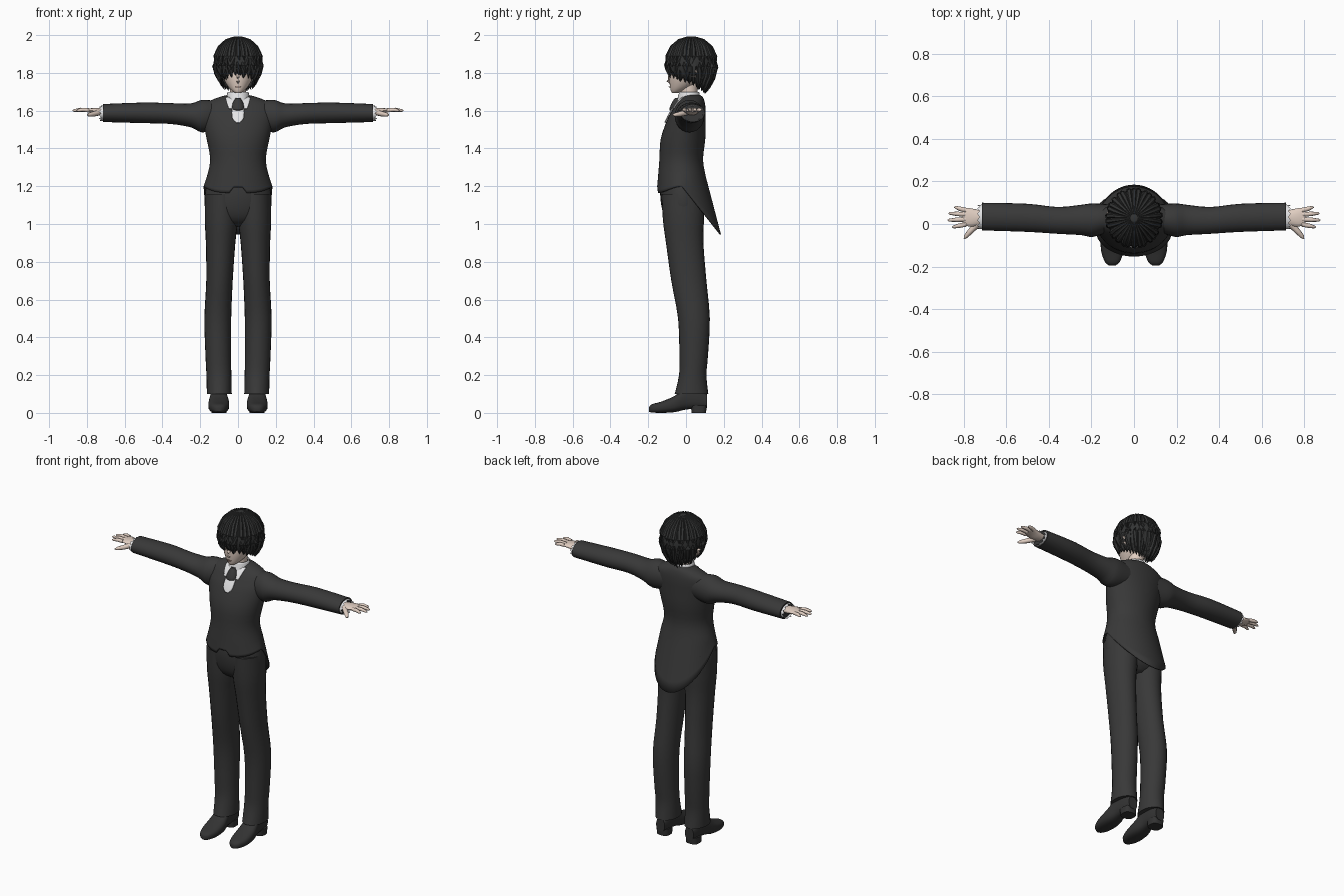
import bpy, bmesh, math
from mathutils import Vector
from mathutils.bvhtree import BVHTree

cube = bpy.data.objects.get("Cube")
if cube:
    bpy.data.objects.remove(cube)


def material(name, r, g, b):
    mat = bpy.data.materials.new(name)
    mat.use_nodes = True
    mat.diffuse_color = (r, g, b, 1)
    mat.node_tree.nodes["Principled BSDF"].inputs["Base Color"].default_value = (r, g, b, 1)
    return mat


suit = material("charcoal cloth", .04, .04, .04)
hair_black = material("black hair", .033, .034, .034)
leather = material("black leather", .033, .033, .033)
white = material("white shirt", .78, .78, .79)
skin = material("pale skin", .74, .61, .53)
lip = material("lip brown", .4, .24, .2)


def finish(name, bm, mat, mirror=False, thickness=0, angle=50):
    """Turn a bmesh into a smooth object with optional mirror and thickness."""
    bmesh.ops.recalc_face_normals(bm, faces=bm.faces)
    mesh = bpy.data.meshes.new(name)
    bm.to_mesh(mesh)
    bm.free()
    mesh.materials.append(mat)
    for poly in mesh.polygons:
        poly.use_smooth = True
    mesh.set_sharp_from_angle(angle=math.radians(angle))
    obj = bpy.data.objects.new(name, mesh)
    bpy.context.collection.objects.link(obj)
    if thickness:
        mod = obj.modifiers.new("thickness", "SOLIDIFY")
        mod.thickness = thickness
    if mirror:
        obj.modifiers.new("mirror", "MIRROR").use_clip = False
    return obj


def loft(name, rings, mat, caps=(True, True), **options):
    """Skin a list of point rings."""
    bm = bmesh.new()
    loops = [[bm.verts.new(p) for p in ring] for ring in rings]
    count = len(loops[0])
    for low, high in zip(loops, loops[1:]):
        for i in range(count):
            j = (i + 1) % count
            bm.faces.new((low[i], low[j], high[j], high[i]))
    for wanted, loop in zip(caps, (loops[0], loops[-1])):
        if wanted:
            bm.faces.new(loop)
    return finish(name, bm, mat, **options)


def blend(rows, steps):
    """Fill in smooth in-between rows."""
    result = []
    for k in range(len(rows) - 1):
        quad = (rows[max(k - 1, 0)], rows[k], rows[k + 1], rows[min(k + 2, len(rows) - 1)])
        for s in range(steps):
            t = s / steps
            result.append([b + .5 * t * (c - a + t * (2*a - 5*b + 4*c - d + t * (3*(b - c) + d - a)))
                           for a, b, c, d in zip(*quad)])
    return result + [rows[-1]]


def sections(axis, rows, count=24, power=1, steps=3):
    """Rows hold a position on the axis, then the extents on the other two axes."""
    rings = []
    for pos, a0, a1, b0, b1 in blend(rows, steps):
        ring = []
        for i in range(count):
            ang = 2 * math.pi * i / count
            c, s = math.cos(ang), math.sin(ang)
            a = (a0 + a1) / 2 + (a1 - a0) / 2 * math.copysign(abs(c) ** power, c)
            b = (b0 + b1) / 2 + (b1 - b0) / 2 * math.copysign(abs(s) ** power, s)
            ring.append({"x": (pos, a, b), "y": (a, pos, b), "z": (a, b, pos)}[axis])
        rings.append(ring)
    return rings


def tube(name, path, radii, mat, count=8, **options):
    """Tapered round tube along a path."""
    rings = []
    path = [Vector(p) for p in path]
    for k, p in enumerate(path):
        along = path[min(k + 1, len(path) - 1)] - path[max(k - 1, 0)]
        turn = along.to_track_quat("Z", "Y")
        rings.append([p + turn @ Vector((math.cos(a), math.sin(a), 0)) * radii[k]
                      for a in (2 * math.pi * i / count for i in range(count))])
    return loft(name, rings, mat, **options)


def plate(name, target, rows, mat, lift, **options):
    """Thin patch laid on the front of a part; rows hold height and x range."""
    tree = BVHTree.FromPolygons([v.co for v in target.data.vertices],
                                [p.vertices for p in target.data.polygons])
    bm = bmesh.new()
    grid = []
    for z, x0, x1 in blend(rows, 3):
        line = []
        for i in range(7):
            start = Vector((x0 + (x1 - x0) * i / 6, -1, z))
            hit = tree.ray_cast(start, Vector((0, 1, 0)))[0]
            line.append(bm.verts.new((start.x, (hit.y if hit else -.03) - lift, z)))
        grid.append(line)
    for low, high in zip(grid, grid[1:]):
        for i in range(6):
            bm.faces.new((low[i], low[i + 1], high[i + 1], high[i]))
    return finish(name, bm, mat, thickness=.006, **options)


# Jacket body, then a hem that drops into a tail at the back
body = sections("z", [
    (1.682, -.06, .06, -.01, .075), (1.67, -.105, .105, -.024, .09),
    (1.64, -.17, .17, -.048, .1), (1.6, -.188, .188, -.073, .104),
    (1.55, -.186, .186, -.1, .104), (1.45, -.166, .166, -.134, .102),
    (1.34, -.147, .147, -.141, .09), (1.25, -.165, .165, -.148, .105)], count=48)
for t in (.2, .4, .6, .8, 1):
    ring = []
    for i in range(48):
        c, b = math.cos(math.pi * i / 24), math.sin(math.pi * i / 24)
        bottom = 1.2 - .255 * b if b > 0 else 1.165 + .035 * c ** 4
        if b < -.97:
            bottom = 1.195
        flare = .08 * t if b > 0 else .005 * t
        ring.append((c * (.165 + .017 * t), -.0215 + b * (.1265 + flare), 1.25 + (bottom - 1.25) * t))
    body.append(ring)
jacket = loft("jacket", body, suit, caps=(True, False), thickness=.006)

# Sleeves
loft("sleeve", sections("x", [
    (.1, -.03, .09, 1.5, 1.65), (.19, -.06, .097, 1.485, 1.657),
    (.25, -.052, .09, 1.512, 1.638), (.36, -.046, .08, 1.53, 1.64),
    (.5, -.037, .095, 1.534, 1.643), (.715, -.03, .1, 1.54, 1.635)]), suit, mirror=True)
cuff = sections("x", [(.7, -.024, .092, 1.546, 1.628), (.725, -.024, .09, 1.546, 1.626)], steps=2)
cuff.append([(x + .012 * (i % 2), y, z) for i, (x, y, z) in enumerate(cuff[-1])])
loft("shirt_cuff", cuff, white, caps=(True, False), mirror=True)

# Hands
loft("palm", sections("x", [
    (.7, .005, .06, 1.575, 1.612), (.74, -.01, .068, 1.578, 1.614),
    (.775, -.012, .075, 1.588, 1.613), (.805, .0, .074, 1.594, 1.61)], count=16), skin, mirror=True)
fingers = [("index", -.002, -.014, .855), ("middle", .022, .018, .876),
           ("ring", .045, .05, .872), ("little", .065, .078, .845)]
for label, root, tip, reach in fingers:
    tube(label + "_finger", [(.79, root, 1.602), ((.79 + reach) / 2, (root + tip) / 2, 1.605),
                             (reach - .008, tip, 1.601), (reach, tip, 1.6)],
         (.011, .0105, .007, .002), skin, mirror=True)
tube("thumb", [(.73, .005, 1.592), (.765, -.03, 1.582), (.79, -.058, 1.578), (.798, -.07, 1.577)],
     (.016, .014, .01, .003), skin, mirror=True)

# Trousers
loft("trouser_seat", sections("z", [
    (1.26, -.15, .15, -.125, .085), (1.17, -.174, .174, -.137, .1),
    (1.08, -.174, .174, -.127, .1), (1.02, -.14, .14, -.1, .085),
    (.985, -.05, .05, -.05, .05)], count=32), suit)
loft("trouser_leg", sections("z", [
    (1.16, .0, .174, -.13, .098), (1.02, .001, .176, -.122, .095),
    (.9, .014, .17, -.106, .092), (.7, .028, .168, -.078, .108),
    (.5, .036, .178, -.042, .126), (.3, .037, .172, -.035, .116),
    (.2, .035, .167, -.037, .108), (.1, .033, .165, -.06, .118)]), suit, mirror=True)

# Shoes
loft("shoe", sections("y", [
    (-.196, .09, .115, .006, .03), (-.18, .068, .135, .002, .046),
    (-.13, .05, .154, .0, .06), (-.06, .047, .156, .004, .09),
    (.0, .058, .145, .018, .135), (.06, .06, .138, .022, .135),
    (.11, .07, .128, .026, .1)], power=.75), leather, mirror=True)
loft("shoe_heel", sections("z", [(.0, .06, .14, .03, .106), (.04, .06, .14, .025, .11)],
                           power=.7, steps=1), leather, mirror=True)

# Neck, collar and neckwear
loft("neck", sections("z", [(1.62, -.048, .048, -.03, .065), (1.7, -.043, .043, -.03, .06),
                            (1.78, -.045, .045, -.03, .07)]), skin)
loft("shirt_collar", sections("z", [
    (1.63, -.066, .066, -.056, .07), (1.665, -.062, .062, -.045, .073),
    (1.698, -.056, .056, -.036, .07)]), white, caps=(False, False), thickness=.004)
plate("collar_point", jacket, [(1.672, .02, .066), (1.64, .02, .058), (1.612, .026, .048)],
      white, .006, mirror=True)
plate("cravat", jacket, [(1.615, -.03, .03), (1.6, -.033, .033), (1.56, -.03, .03),
                         (1.537, -.008, .008)], white, .009)
loft("tie_knot", sections("z", [
    (1.668, -.012, .012, -.058, -.03), (1.64, -.028, .028, -.076, -.03),
    (1.61, -.032, .032, -.088, -.05), (1.602, -.02, .02, -.086, -.05)], count=12), suit)

# Head
face = loft("head", sections("z", [
    (1.693, -.014, .014, -.074, -.04), (1.705, -.032, .032, -.08, -.01),
    (1.73, -.055, .055, -.085, .04), (1.77, -.078, .078, -.089, .085),
    (1.82, -.092, .092, -.088, .11), (1.88, -.098, .098, -.08, .125),
    (1.95, -.06, .06, -.035, .09)]), skin)
tube("nose", [(0, -.078, 1.8), (0, -.089, 1.775), (0, -.095, 1.757), (0, -.084, 1.748)],
     (.006, .008, .009, .005), skin)
plate("mouth", face, [(1.728, -.014, .014), (1.724, -.012, .012)], lip, .001)
tube("ear", [(.085, .045, 1.765), (.11, .04, 1.785), (.117, .045, 1.81), (.1, .05, 1.83)],
     (.006, .012, .014, .006), skin, mirror=True)


# Hair: a cap with a jagged lower edge and overlaid locks
def hair_point(ang, t, drop=0.0, swell=1.0):
    c, b = math.cos(ang), math.sin(ang)
    if t < .6:
        phi = t / .6 * math.pi / 2
        r, z = math.sin(phi), 1.85 + .142 * math.cos(phi)
    else:
        s = (t - .6) / .4
        r = 1 - (.3 + .15 * b) * s * s
        z = 1.85 + (1.74 - .042 * b - drop - 1.85) * s
    return Vector((.125 * r * c * swell, .028 + .132 * r * b * swell, z))


around = [2 * math.pi * i / 56 for i in range(56)]
cap = [[hair_point(a, t, .024 * (i % 2) - .018) for i, a in enumerate(around)]
       for t in (.02, .1, .2, .3, .4, .5, .6, .7, .8, .9, 1)]
loft("hair_cap", cap, hair_black, caps=(True, False), thickness=.004)
lock_count = 30
for k in range(lock_count):
    ang = 2 * math.pi * (k + .5) / lock_count
    sway = .12 * math.sin(k * 2.3)
    drop = .012 * math.sin(k * 1.7)
    path = [hair_point(ang + sway * t * t, t, drop, .985) for t in (.06, .2, .35, .5, .65, .8, .92, 1)]
    tube("hair_lock", path, (.003, .008, .012, .014, .015, .013, .008, .001), hair_black, count=6)
